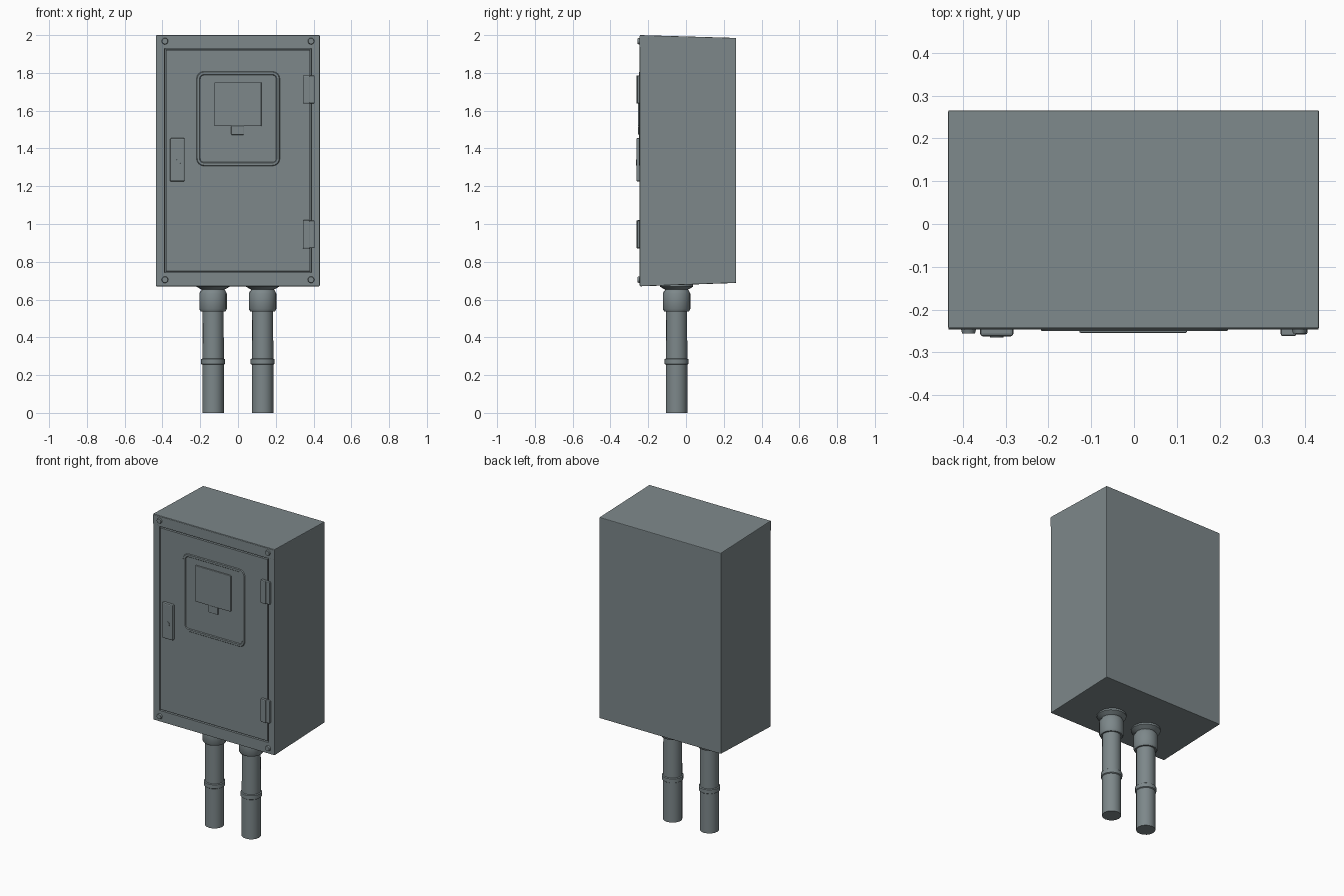
import bpy, bmesh, math
from mathutils import Vector

cube = bpy.data.objects.get("Cube")
if cube:
    bpy.data.objects.remove(cube, do_unlink=True)

mat = bpy.data.materials.new("painted_grey_steel")
mat.use_nodes = True
colour = (0.205, 0.245, 0.255, 1)
mat.diffuse_color = colour
mat.node_tree.nodes["Principled BSDF"].inputs["Base Color"].default_value = colour

FRONT = -0.245


def finish(name, bm, bevel=0, smooth=False):
    bmesh.ops.recalc_face_normals(bm, faces=bm.faces)
    mesh = bpy.data.meshes.new(name)
    bm.to_mesh(mesh)
    bm.free()
    mesh.materials.append(mat)
    ob = bpy.data.objects.new(name, mesh)
    bpy.context.collection.objects.link(ob)
    if bevel:
        mod = ob.modifiers.new("edge", "BEVEL")
        mod.width, mod.segments, mod.limit_method = bevel, 2, "ANGLE"
    if smooth:
        bpy.ops.object.select_all(action="DESELECT")
        ob.select_set(True)
        bpy.context.view_layer.objects.active = ob
        bpy.ops.object.shade_smooth_by_angle(angle=math.radians(40))
    return ob


def box_bm(x0, x1, y0, y1, z0, z1):
    bm = bmesh.new()
    bmesh.ops.create_cube(bm, size=1)
    for v in bm.verts:
        v.co = Vector(((x0 + x1) / 2 + v.co.x * (x1 - x0),
                       (y0 + y1) / 2 + v.co.y * (y1 - y0),
                       (z0 + z1) / 2 + v.co.z * (z1 - z0)))
    return bm


def plate(name, x0, x1, z0, z1, out, bevel=0.004):
    """Raised plate sitting on the front of the cabinet."""
    return finish(name, box_bm(x0, x1, FRONT - out, FRONT + 0.005, z0, z1), bevel)


def rounded_outline(x0, x1, z0, z1, r, steps=4):
    pts = []
    corners = [(x1 - r, z1 - r), (x0 + r, z1 - r), (x0 + r, z0 + r), (x1 - r, z0 + r)]
    for q, (cx, cz) in enumerate(corners):
        for i in range(steps + 1):
            a = math.pi / 2 * (q + i / steps)
            pts.append((cx + r * math.cos(a), cz + r * math.sin(a)))
    return pts


def lathe(name, profile, cx, cy, sides=16):
    """Closed solid of revolution from (radius, height) pairs."""
    bm = bmesh.new()
    rings = [[bm.verts.new((cx + r * math.cos(2 * math.pi * i / sides),
                            cy + r * math.sin(2 * math.pi * i / sides), z))
              for i in range(sides)] for r, z in profile]
    for low, high in zip(rings, rings[1:]):
        for i in range(sides):
            j = (i + 1) % sides
            bm.faces.new((low[i], low[j], high[j], high[i]))
    bm.faces.new(rings[0])
    bm.faces.new(rings[-1])
    return finish(name, bm, smooth=True)


# Cabinet: top and bottom slope towards the back
bm = box_bm(-0.435, 0.433, FRONT, 0.266, 0.67, 2.0)
for v in bm.verts:
    if v.co.y > 0:
        v.co.z += 0.018 if v.co.z < 1 else -0.015
bmesh.ops.bevel(bm, geom=bm.edges[:], offset=0.004, segments=2, affect="EDGES", profile=0.5)

# Door: the front face is framed, then a narrow groove is sunk around the leaf
bm.faces.ensure_lookup_table()
front = max((f for f in bm.faces if f.normal.y < -0.9), key=lambda f: f.calc_area())
bmesh.ops.inset_region(bm, faces=[front], thickness=0.03)
for v in front.verts:
    v.co.x = math.copysign(0.389, v.co.x)
    v.co.z = 1.93 if v.co.z > 1.3 else 0.742
bmesh.ops.inset_region(bm, faces=[front], thickness=0.002, depth=-0.012)
bmesh.ops.inset_region(bm, faces=[front], thickness=0.008)
bmesh.ops.inset_region(bm, faces=[front], thickness=0.002, depth=0.012)
finish("cabinet_and_door", bm)

# Folded lip of the roof
finish("roof_lip", box_bm(-0.434, 0.432, FRONT - 0.002, FRONT + 0.01, 1.936, 1.995), 0.001)

# Raised rounded rib around the viewing panel
bm = bmesh.new()
loops = []
for inset, out in ((0, 0), (0.004, 0.005), (0.016, 0.005), (0.02, 0)):
    outline = rounded_outline(-0.22 + inset, 0.222 - inset,
                              1.307 + inset, 1.808 - inset, 0.04 - inset)
    loops.append([bm.verts.new((x, FRONT - out, z)) for x, z in outline])
for a, b in zip(loops, loops[1:]):
    for i in range(len(a)):
        j = (i + 1) % len(a)
        bm.faces.new((a[i], a[j], b[j], b[i]))
rib = finish("panel_rib", bm, smooth=True)

# Viewing flap with its pull tab
plate("viewing_flap", -0.128, 0.124, 1.518, 1.75, 0.01)
plate("flap_tab", -0.036, 0.032, 1.472, 1.52, 0.008)

# Latch with a recessed-looking keyhole disc
plate("latch_plate", -0.36, -0.282, 1.225, 1.455, 0.018, 0.007)


def front_disc(name, x, z, radius, out, sides=12):
    bm = bmesh.new()
    bmesh.ops.create_cone(bm, cap_ends=True, segments=sides, radius1=radius,
                          radius2=radius * 0.8, depth=out + 0.005)
    for v in bm.verts:
        px, py, pz = v.co
        v.co = (x + px, FRONT - pz - out / 2 + 0.0025, z + py)
    finish(name, bm, smooth=True)


front_disc("latch_keyhole", -0.321, 1.325, 0.02, 0.02)

# Corner screws
for side in (-1, 1):
    for level, z in (("lower", 0.705), ("upper", 1.968)):
        front_disc(f"{level}_screw", side * 0.387, z, 0.019, 0.011)

# Hinges: flat leaf on the door plus a barrel over the gap
for level, z in (("lower", 0.945), ("upper", 1.712)):
    plate(f"{level}_hinge_leaf", 0.343, 0.38, z - 0.075, z + 0.075, 0.017, 0.005)
    plate(f"{level}_hinge_barrel", 0.373, 0.406, z - 0.073, z + 0.073, 0.013, 0.005)

# Conduits: pipe with joint ring, gland nut and flared flange
conduit = [(0.057, 0), (0.057, 0.255), (0.063, 0.259), (0.063, 0.284), (0.057, 0.288),
           (0.056, 0.538), (0.066, 0.538), (0.073, 0.55), (0.073, 0.632), (0.066, 0.645),
           (0.06, 0.652), (0.088, 0.668), (0.088, 0.70)]
for name, x in (("right_conduit", -0.132), ("left_conduit", 0.13)):
    lathe(name, conduit, x, -0.05)
